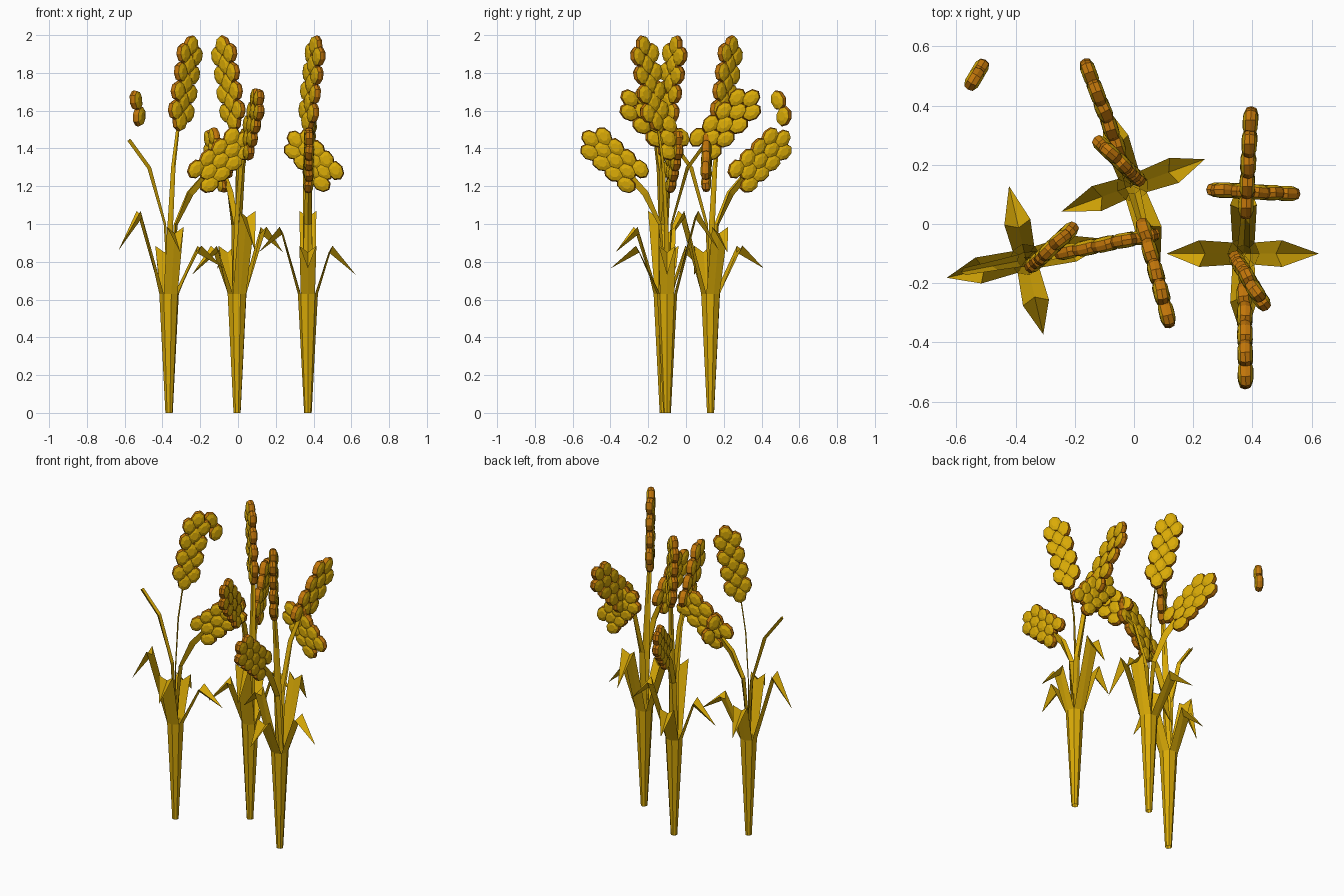
import bpy, bmesh, math, random
from mathutils import Vector, Matrix

random.seed(4)
cube = bpy.data.objects.get("Cube")
if cube:
    bpy.data.objects.remove(cube, do_unlink=True)


def material(name, rgb):
    m = bpy.data.materials.new(name)
    m.use_nodes = True
    m.diffuse_color = (*rgb, 1)
    bsdf = m.node_tree.nodes["Principled BSDF"]
    bsdf.inputs["Base Color"].default_value = (*rgb, 1)
    bsdf.inputs["Roughness"].default_value = 0.9
    return m


STRAW = material("straw yellow", (0.70, 0.405, 0.002))
HUSK = material("husk orange", (0.54, 0.18, 0.003))
UP = Vector((0, 0, 1))


def finish(name, bm, mats):
    mesh = bpy.data.meshes.new(name)
    bm.to_mesh(mesh)
    bm.free()
    for m in mats:
        mesh.materials.append(m)
    bpy.context.collection.objects.link(bpy.data.objects.new(name, mesh))


def heading(deg):
    a = math.radians(deg)
    return Vector((math.cos(a), math.sin(a), 0))


def bridge(bm, a, b, closed=False, mat=0):
    n = len(a)
    for i in range(n if closed else n - 1):
        j = (i + 1) % n
        bm.faces.new((a[i], a[j], b[j], b[i])).material_index = mat


# Open eight-sided stalk
def stalk(name, base, turn):
    bm = bmesh.new()
    rings = [[bm.verts.new(base + heading(turn + 45 * i) * r + UP * z) for i in range(8)]
             for r, z in ((0.02, 0), (0.053, 0.63))]
    bridge(bm, *rings, closed=True)
    finish(name, bm, [STRAW])


# Channelled leaf that rises from the stalk rim and folds down to a point
def leaf(name, base, deg, fold, tip):
    bm = bmesh.new()
    out, side = heading(deg), heading(deg + 90)
    rim = [bm.verts.new(base + heading(deg + a) * 0.053 + UP * 0.63) for a in (-45, 0, 45)]
    h, z = fold
    bend = [bm.verts.new(base + out * (h - 0.02 * (s == 0)) + side * 0.045 * s
                         + UP * (z - 0.035 * (s == 0))) for s in (-1, 0, 1)]
    bridge(bm, rim, bend)
    end = bm.verts.new(base + out * tip[0] + UP * tip[1])
    for i in range(2):
        bm.faces.new((bend[i], bend[i + 1], end))
    finish(name, bm, [STRAW])


# Thin tapering stem, creased along the middle, drifting sideways to its head
def stem(name, base, deg, path, crease, drift):
    bm = bmesh.new()
    out, side = heading(deg), heading(deg + 90)
    points = [base + out * h + UP * z + side * drift * i / 3 for i, (h, z) in enumerate(path)]
    previous = None
    for i, p in enumerate(points):
        tangent = points[min(i + 1, 3)] - points[max(i - 1, 0)]
        under = side.cross(tangent).normalized()
        if under.z > 0:
            under.negate()
        half = 0.026 - 0.0045 * i
        row = [bm.verts.new(p + under * crease * (s == 0) * min(1, i / 2) + side * half * s)
               for s in (-1, 0, 1)]
        if previous:
            bridge(bm, previous, row)
        previous = row
    finish(name, bm, [STRAW])


# Flattened grain: orange rim, yellow domed sides
def grain(bm, centre, along, normal, length=0.056, width=0.043):
    across = normal.cross(along)
    rings = []
    for size, t in ((0.45, -0.025), (0.89, -0.0165), (1, 0), (0.89, 0.0165), (0.45, 0.025)):
        ring = []
        for i in range(8):
            a = math.tau * i / 8
            ring.append(bm.verts.new(centre + normal * t
                                     + along * math.cos(a) * length * size
                                     + across * math.sin(a) * width * size))
        rings.append(ring)
    for i in range(4):
        bridge(bm, rings[i], rings[i + 1], closed=True, mat=1 if i in (1, 2) else 0)
    bm.faces.new(rings[0][::-1])
    bm.faces.new(rings[-1])


# Seed head: rows of one and two grains in turn, ending in one at the tip
def seed_head(name, base, deg, start, end, steps, spread):
    bm = bmesh.new()
    out, normal = heading(deg), heading(deg + 90)
    a = base + out * start[0] + UP * start[1]
    b = base + out * end[0] + UP * end[1]
    along = (b - a).normalized()
    across = normal.cross(along)
    for i in range(steps + 1):
        for s in ((0,) if (steps - i) % 2 == 0 else (-1, 1)):
            splay = Matrix.Rotation(math.radians(14 * s + random.uniform(-6, 6)), 3, normal)
            direction = splay @ along
            tilt = Matrix.Rotation(math.radians(random.uniform(-7, 7)), 3, direction)
            grain(bm, a.lerp(b, i / steps) + across * spread * s, direction, tilt @ normal)
    bmesh.ops.recalc_face_normals(bm, faces=bm.faces)
    finish(name, bm, [STRAW, HUSK])


# Leaf heading, fold point and tip point, each as (reach, height)
LEAVES = ((0, (0.13, 0.885), (0.255, 0.73)), (90, (0.165, 1.07), (0.275, 0.86)),
          (180, (0.15, 0.985), (0.26, 0.85)), (270, (0.165, 0.885), (0.30, 0.765)))

# Stem path, crease, sideways drift, head start, head end, grain rows, column spread
SHOOTS = {
    "tall": (((0, 0.6), (0, 1.0), (0.012, 1.3), (0.045, 1.56)), 0.006, -0.03,
             (0.05, 1.545), (0.13, 1.945), 8, 0.043),
    "middle": (((0, 0.6), (0.02, 1.0), (0.1, 1.3), (0.21, 1.45)), 0.018, 0,
               (0.2, 1.42), (0.445, 1.665), 7, 0.055),
    "low": (((0, 0.6), (0.03, 1.0), (0.1, 1.17), (0.19, 1.27)), 0.035, 0,
            (0.18, 1.25), (0.405, 1.45), 7, 0.055),
}

# Position, leaf turn and the headings of the tall, middle and low shoots
PLANTS = {
    "right": ((-0.365, -0.12), 103, (43, 191, 11)),
    "back": ((-0.005, 0.13), 200, (137, 285, 111)),
    "left": ((0.37, -0.10), 0, (-59, 87, -89)),
}

for side, (spot, turn, headings) in PLANTS.items():
    base = Vector((*spot, 0))
    stalk(f"{side}_stalk", base, turn)
    for i, (deg, fold, tip) in enumerate(LEAVES):
        leaf(f"{side}_leaf_{i + 1}", base, turn + deg, fold, tip)
    for (kind, shoot), deg in zip(SHOOTS.items(), headings):
        path, crease, drift, start, end, steps, spread = shoot
        stem(f"{side}_{kind}_stem", base, deg, path, crease, drift)
        if (side, kind) != ("right", "middle"):
            seed_head(f"{side}_{kind}_head", base + heading(deg + 90) * drift, deg,
                      start, end, steps, spread)

# Extra seed head beside the left plant
seed_head("crossing_head", Vector((0.478, 0.105, 0)), 177, (0, 1.25), (0.172, 1.445), 7, 0.05)

# Loose pair of grains
bm = bmesh.new()
for centre, lean in (((-0.54, 0.49, 1.655), -0.35), ((-0.523, 0.519, 1.57), 0.25)):
    grain(bm, Vector(centre), (UP + heading(59) * lean).normalized(), heading(149))
bmesh.ops.recalc_face_normals(bm, faces=bm.faces)
finish("loose_grains", bm, [STRAW, HUSK])
